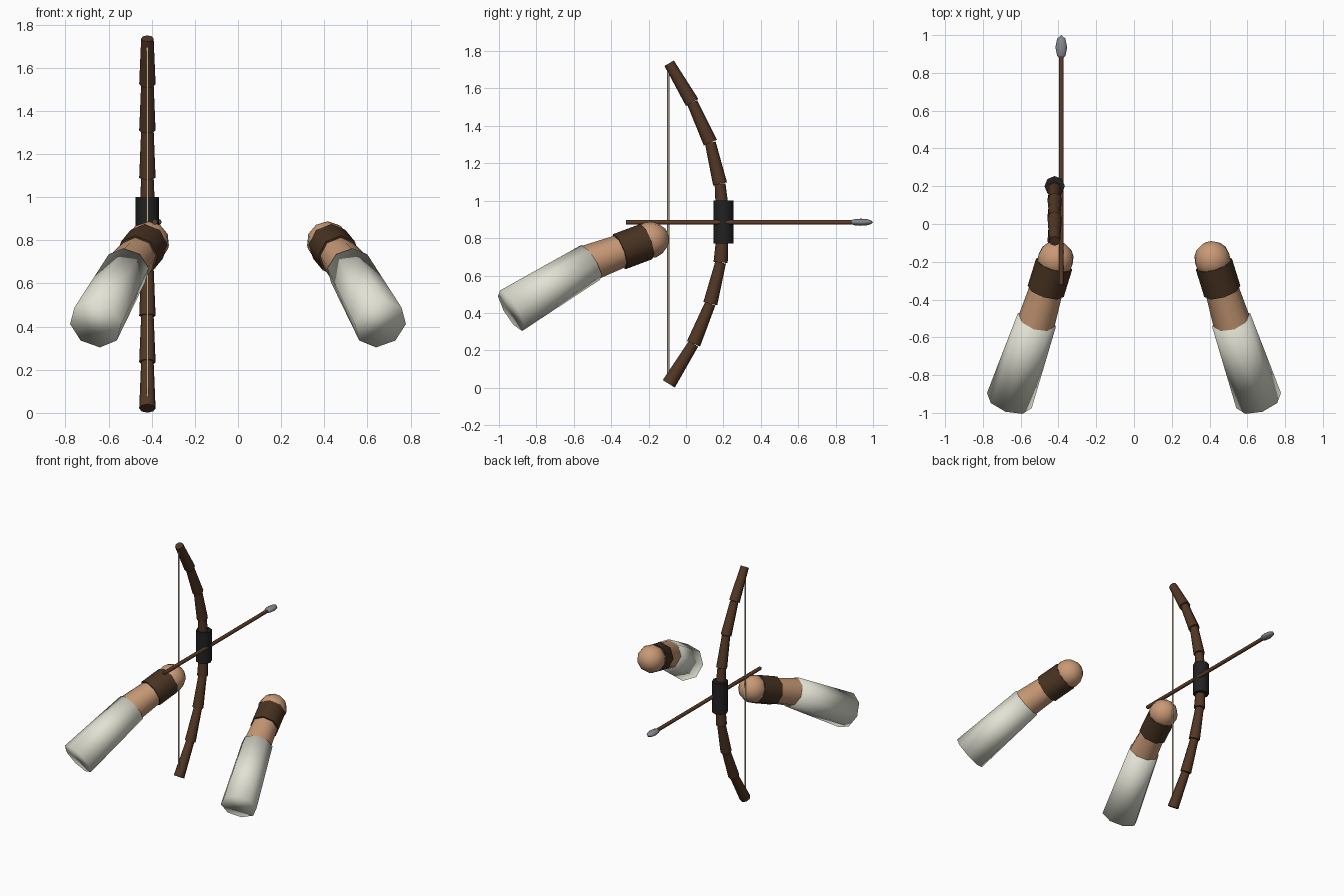
import bpy, math
from mathutils import Vector

if "Cube" in bpy.data.objects:
    bpy.data.objects.remove(bpy.data.objects["Cube"])


def material(name, r, g, b):
    m = bpy.data.materials.new(name)
    m.diffuse_color = (r, g, b, 1)
    m.use_nodes = True
    m.node_tree.nodes["Principled BSDF"].inputs["Base Color"].default_value = m.diffuse_color
    return m


SKIN = material("skin", 0.58, 0.32, 0.18)
CUFF = material("dark_leather", 0.065, 0.033, 0.016)
CLOTH = material("pale_cloth", 0.76, 0.76, 0.66)
WOOD = material("bow_wood", 0.085, 0.038, 0.018)
SHAFT = material("shaft_wood", 0.11, 0.045, 0.022)
GRIP = material("black_grip", 0.015, 0.015, 0.016)
STRING = material("string_tan", 0.62, 0.52, 0.34)
STEEL = material("steel", 0.23, 0.25, 0.27)


def finish(name, mat, angle):
    ob = bpy.context.object
    ob.name = name
    ob.data.materials.append(mat)
    if angle is None:
        bpy.ops.object.shade_smooth()
    else:
        bpy.ops.object.shade_smooth_by_angle(angle=math.radians(angle))
    return ob


def tube(name, a, b, ra, rb, mat, sides=8, angle=60):
    """Tapered cylinder running from a to b."""
    a, b = Vector(a), Vector(b)
    d = b - a
    bpy.ops.mesh.primitive_cone_add(vertices=sides, radius1=ra, radius2=rb,
                                    depth=d.length, location=(a + b) / 2,
                                    rotation=d.to_track_quat('Z', 'Y').to_euler())
    return finish(name, mat, angle)


def ball(name, centre, scale, mat, segs, rings, rot=(0, 0, 0)):
    bpy.ops.mesh.primitive_uv_sphere_add(segments=segs, ring_count=rings, radius=1,
                                         location=centre, rotation=rot)
    bpy.context.object.scale = scale
    return finish(name, mat, None)


# Arms: sleeve, forearm, leather cuff and rounded fist
for side, s in (("left", -1), ("right", 1)):
    elbow = Vector((s * 0.66, -0.935, 0.412))
    wrist = Vector((s * 0.515, -0.51, 0.67))
    fist = Vector((s * 0.416, -0.19, 0.79))
    arm = fist - wrist
    tube(side + "_sleeve", elbow, wrist, 0.125, 0.107, CLOTH, angle=None)
    tube(side + "_forearm", wrist - arm * 0.1, wrist + arm * 0.7, 0.101, 0.086, SKIN)
    tube(side + "_cuff", wrist + arm * 0.48, wrist + arm * 0.93, 0.1, 0.1, CUFF)
    ball(side + "_fist", fist, (0.098, 0.098, 0.1), SKIN, 10, 8,
         arm.to_track_quat('Z', 'Y').to_euler())

# Bow limbs: cones overlapping along the arc, each wider at its lower end
X = -0.42
arc = [(-0.09, 1.735), (0.033, 1.525), (0.13, 1.31), (0.182, 1.09), (0.2, 0.885),
       (0.185, 0.67), (0.13, 0.45), (0.04, 0.235), (-0.092, 0.021)]
for i, (p, q) in enumerate(zip(arc, arc[1:])):
    tube("bow_limb_%d" % (i + 1), (X, q[0], q[1]), (X, p[0], p[1]), 0.038, 0.029, WOOD)

# Grip and string
tube("grip", (X, 0.2, 0.77), (X, 0.2, 1.0), 0.054, 0.054, GRIP)
tube("bow_string", (X, -0.095, 0.04), (X, -0.095, 1.72), 0.006, 0.006, STRING, 6)

# Arrow
tube("arrow_shaft", (-0.385, -0.32, 0.885), (-0.385, 0.92, 0.885), 0.013, 0.013, SHAFT)
ball("arrow_head", (-0.385, 0.935, 0.885), (0.031, 0.065, 0.019), STEEL, 8, 6)
